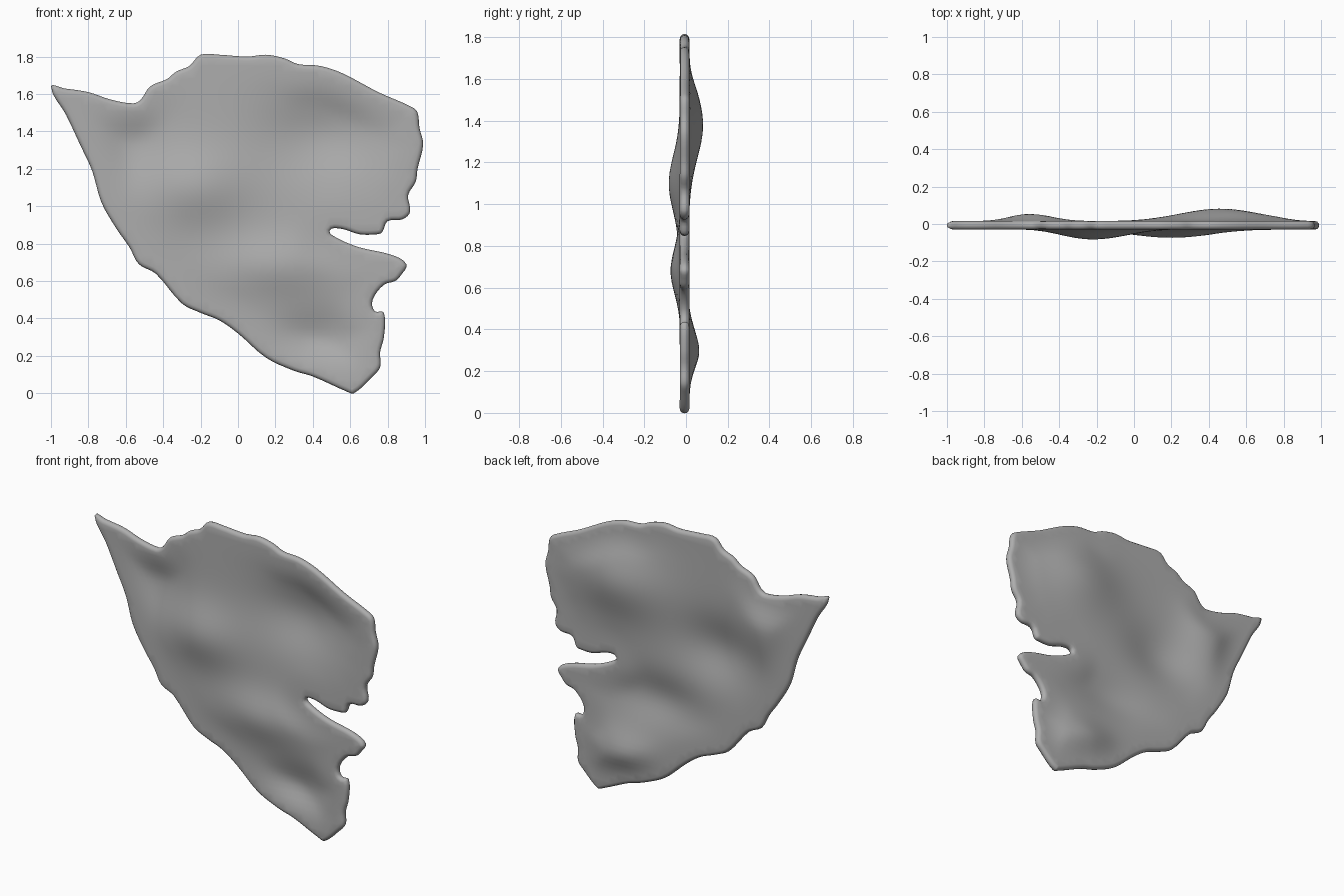
import bpy
import bmesh
import math
from mathutils import Vector, kdtree
from mathutils.geometry import delaunay_2d_cdt, interpolate_bezier

cube = bpy.data.objects.get("Cube")
if cube:
    bpy.data.objects.remove(cube, do_unlink=True)

HALF = 0.023       # half thickness of the sheet
MIDDLE = -0.007    # y of the undisturbed sheet
GRID = 0.035       # spacing of the interior points
FADE = 0.22        # distance over which the waves die out towards the rim

# Torn outline (x, z) in hundredths, clockwise from the pointed corner
OUTLINE = [
    (-100, 164), (-93, 163), (-80, 161), (-68, 157), (-56, 155), (-52, 157),
    (-47, 164), (-38, 168), (-33, 172), (-26, 175), (-20, 181), (-10, 181),
    (5, 180), (15, 181), (25, 179), (32, 176), (44, 175), (56, 171),
    (75, 161), (93, 153), (96, 150), (97, 142), (99, 133), (96, 120),
    (95, 113), (91, 106), (92, 97), (88, 93), (80, 92), (77, 86), (74, 85),
    (65, 85), (55, 88), (49, 87), (53, 83), (65, 78), (82, 74), (90, 69),
    (87, 63), (84, 60), (78, 58), (72, 50), (73, 44), (78, 43), (78, 30),
    (76, 22), (76, 14), (72, 9), (62, 0), (58, 1), (40, 9), (30, 12),
    (15, 19), (0, 32), (-10, 39), (-20, 43), (-30, 48), (-44, 64), (-53, 69),
    (-58, 78), (-65, 88), (-73, 102), (-78, 119), (-84, 132), (-92, 149),
]

# Waves of the sheet: x, z, radius along x, radius along z, depth in y
WAVES = [
    (0.46, 1.38, 0.30, 0.22, 0.066),
    (-0.22, 1.10, 0.25, 0.19, -0.053),
    (-0.55, 1.36, 0.17, 0.24, 0.040),
    (0.20, 0.68, 0.30, 0.15, -0.044),
    (0.42, 0.28, 0.22, 0.15, 0.050),
]


def smooth_loop(points, steps):
    """Round a closed loop with curves through its points."""
    loop = []
    count = len(points)
    for i in range(count):
        a, b, c, d = (points[(i + k) % count] for k in (-1, 0, 1, 2))
        reach = (c - b).length / 3
        h1 = b + (c - a).normalized() * reach
        h2 = c - (d - b).normalized() * reach
        loop += interpolate_bezier(b, h1, h2, c, steps + 1)[:-1]
    return [Vector((p.x, p.y)) for p in loop]


def wave(p):
    total = 0.0
    for x, z, rx, rz, depth in WAVES:
        total += depth * math.exp(-((p.x - x) / rx) ** 2 - ((p.y - z) / rz) ** 2)
    return total


# Rim curve and a distance lookup to it
corners = [Vector((x, z)) / 100 for x, z in OUTLINE]
rim = smooth_loop(corners, 4)
dense = smooth_loop(corners, 40)
tree = kdtree.KDTree(len(dense))
for i, p in enumerate(dense):
    tree.insert(p.to_3d(), i)
tree.balance()


def rim_distance(p):
    return tree.find(p.to_3d())[2]


# Rounded-edge points just inside the rim, then an even interior grid
points = list(rim)
for share in (0.12, 0.45, 1.0):
    inset = HALF * share
    for i, p in enumerate(rim):
        along = (rim[(i + 1) % len(rim)] - rim[i - 1]).normalized()
        q = p + Vector((along.y, -along.x)) * inset
        if rim_distance(q) > inset * 0.9:
            points.append(q)
for i in range(int(2 / GRID) + 1):
    for j in range(int(2 / GRID) + 1):
        q = Vector((-1 + (i + (j % 2) / 2) * GRID, j * GRID))
        if rim_distance(q) > HALF * 1.6:
            points.append(q)

n = len(rim)
edges = [(i, (i + 1) % n) for i in range(n)]
flat, _, faces, source, _, _ = delaunay_2d_cdt(points, edges, [list(range(n))], 1, 1e-5)

# Front and back skins share the rim vertices
bm = bmesh.new()
front, back = [], []
for p, origin in zip(flat, source):
    on_rim = any(k < n for k in origin)
    d = 0.0 if on_rim else rim_distance(p)
    t = min(d / FADE, 1)
    y = MIDDLE + wave(p) * t * t * (3 - 2 * t)
    bulge = HALF * math.sqrt(1 - (1 - min(d / HALF, 1)) ** 2)
    front.append(bm.verts.new((p.x, y - bulge, p.y)))
    back.append(front[-1] if on_rim else bm.verts.new((p.x, y + bulge, p.y)))
for face in faces:
    for skin in (front, back):
        corner_verts = [skin[k] for k in face]
        if not bm.faces.get(corner_verts):
            bm.faces.new(corner_verts)
loose = [v for v in bm.verts if not v.link_faces]
bmesh.ops.delete(bm, geom=loose, context='VERTS')
bmesh.ops.recalc_face_normals(bm, faces=bm.faces)
for f in bm.faces:
    f.smooth = True

mesh = bpy.data.meshes.new("torn_sheet")
bm.to_mesh(mesh)
bm.free()
sheet = bpy.data.objects.new("torn_sheet", mesh)
bpy.context.collection.objects.link(sheet)

# Plain grey material
grey = bpy.data.materials.new("plain_grey")
grey.use_nodes = True
colour = (0.42, 0.42, 0.42, 1)
grey.diffuse_color = colour
grey.node_tree.nodes["Principled BSDF"].inputs["Base Color"].default_value = colour
mesh.materials.append(grey)
